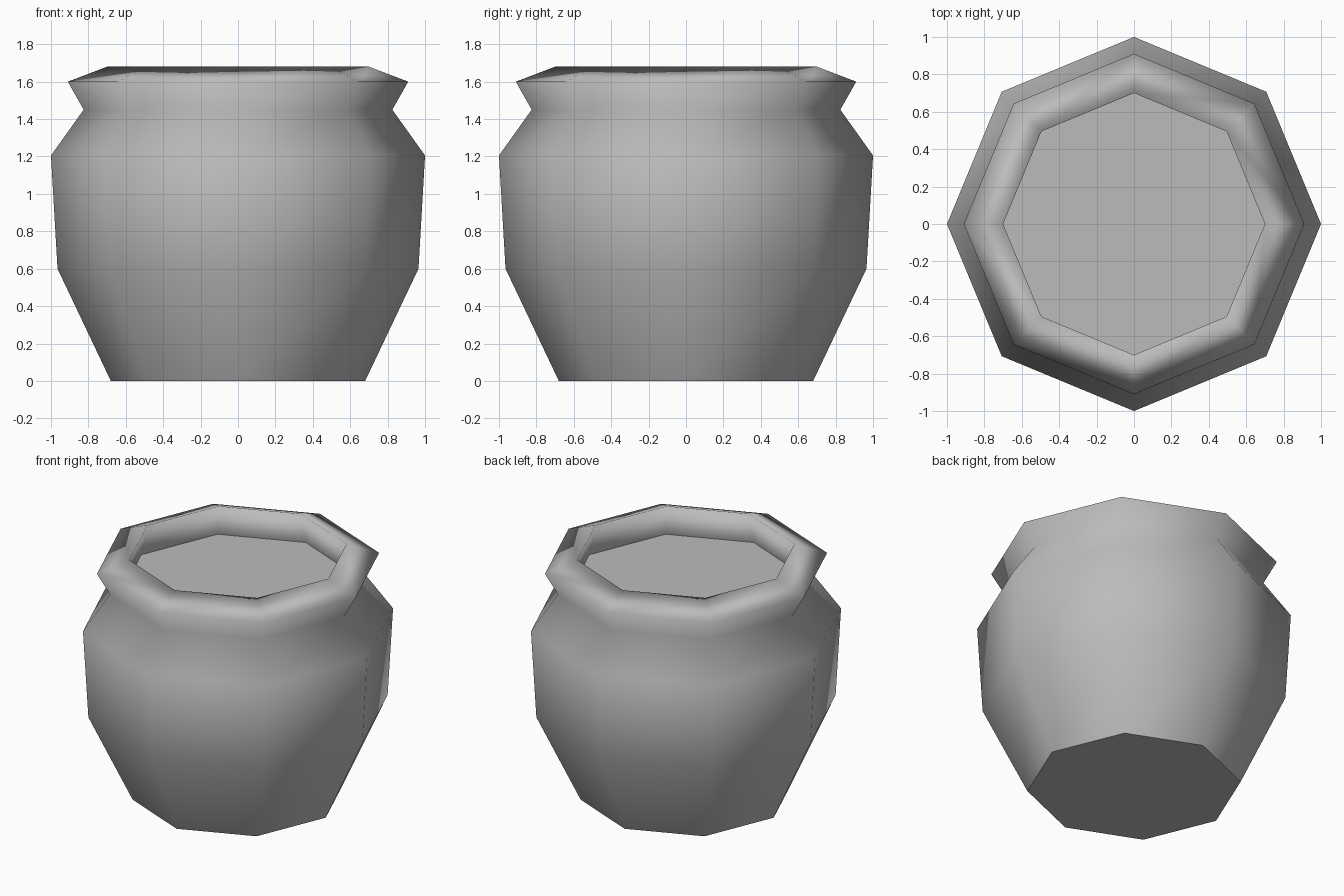
import bpy, bmesh
from math import cos, sin, pi

cube = bpy.data.objects.get("Cube")
if cube:
    bpy.data.objects.remove(cube, do_unlink=True)

SIDES = 8

clay = bpy.data.materials.new("grey_clay")
clay.use_nodes = True
colour = (0.5, 0.5, 0.5, 1)
clay.diffuse_color = colour
clay.node_tree.nodes["Principled BSDF"].inputs["Base Color"].default_value = colour


def add_ring(bm, radius, z):
    return [bm.verts.new((radius * cos(2 * pi * i / SIDES),
                          radius * sin(2 * pi * i / SIDES), z))
            for i in range(SIDES)]


def lathe(name, profile):
    """Spin a profile of (radius, z) into a closed body with crisp end caps."""
    bm = bmesh.new()
    rings = [add_ring(bm, r, z) for r, z in profile]
    for low, high in zip(rings, rings[1:]):
        for i in range(SIDES):
            j = (i + 1) % SIDES
            bm.faces.new((low[i], low[j], high[j], high[i]))
    caps = [bm.faces.new(rings[0][::-1]), bm.faces.new(rings[-1])]
    for face in bm.faces:
        face.smooth = True
    for cap in caps:
        cap.smooth = False
        for edge in cap.edges:
            edge.smooth = False
    mesh = bpy.data.meshes.new(name)
    bm.to_mesh(mesh)
    bm.free()
    mesh.materials.append(clay)
    obj = bpy.data.objects.new(name, mesh)
    bpy.context.collection.objects.link(obj)
    return obj


# Pot: foot, belly, shoulder, neck, flared lip, inner lip, sunken inner floor
lathe("pot", [(0.68, 0), (0.965, 0.6), (1, 1.205), (0.825, 1.45),
              (0.91, 1.6), (0.7, 1.68), (0.75, 1.46)])
